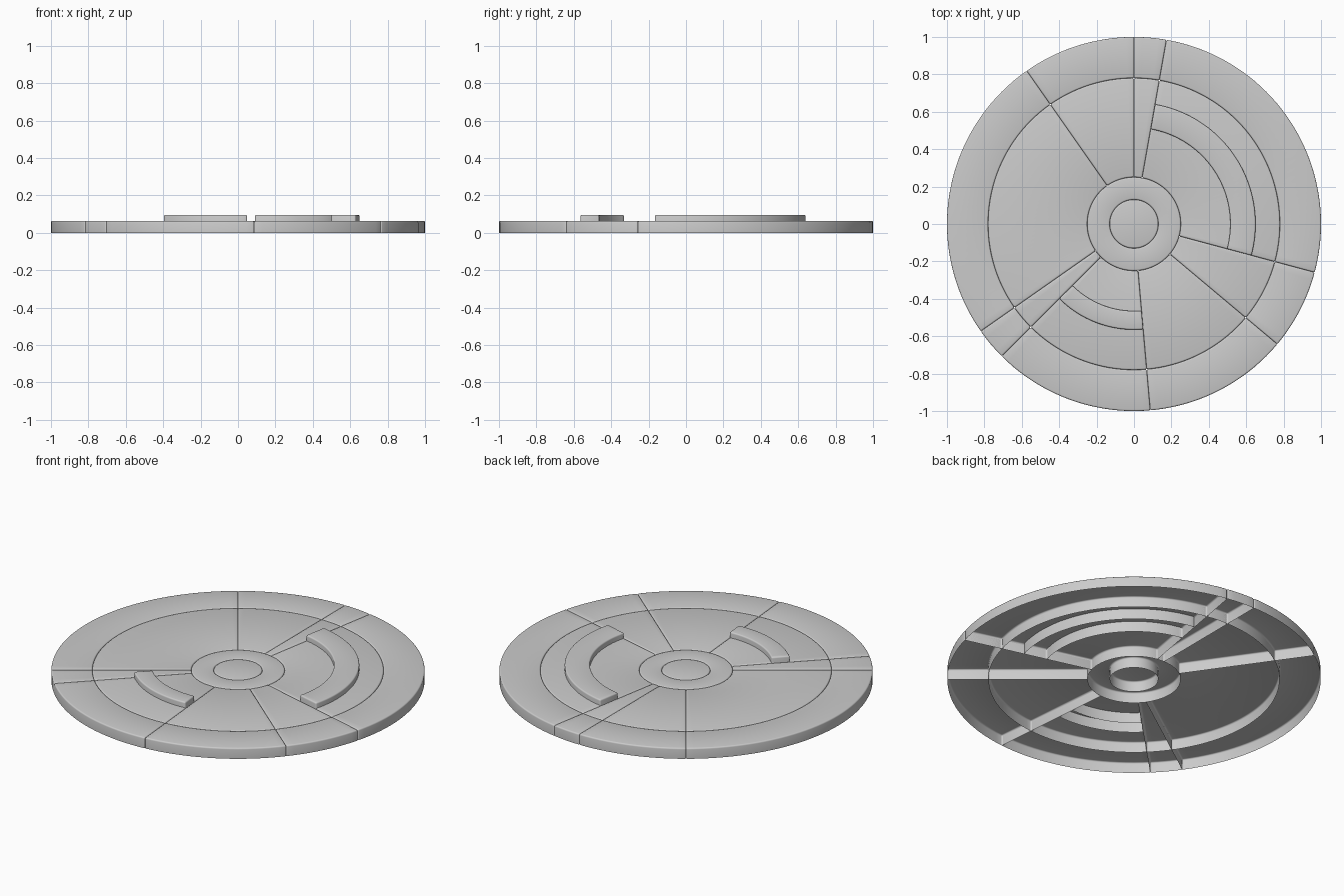
import bpy, bmesh, math

if "Cube" in bpy.data.objects:
    bpy.data.objects.remove(bpy.data.objects["Cube"])

TOP, RAISED = 0.063, 0.096
BEVEL = 0.008
STEP = 2.5


def shell(name, r0, r1, a0, a1, top):
    """Bottomless sector, ring or disc with rounded top and corner edges."""
    bm = bmesh.new()
    full = a1 - a0 >= 360
    n = round((a1 - a0) / STEP)
    angs = [math.radians(a0 + (a1 - a0) * i / n) for i in range(n if full else n + 1)]
    circle = lambda r: [bm.verts.new((r * math.cos(a), r * math.sin(a), top)) for a in angs]
    outer = circle(r1)
    corners = []
    if r0 == 0:
        bm.faces.new(outer)
    else:
        inner = circle(r0)
        for i in range(n):
            j = (i + 1) % len(angs)
            bm.faces.new((inner[i], outer[i], outer[j], inner[j]))
        if not full:
            corners = [inner[0], outer[0], inner[-1], outer[-1]]
    # Drop the side walls to the ground
    rim = [e for e in bm.edges if e.is_boundary]
    ext = bmesh.ops.extrude_edge_only(bm, edges=rim)["geom"]
    for v in ext:
        if isinstance(v, bmesh.types.BMVert):
            v.co.z = 0
    bmesh.ops.recalc_face_normals(bm, faces=bm.faces[:])
    # Round the top outline and the vertical corners
    edges = set(rim)
    for v in corners:
        edges.update(e for e in v.link_edges if e.other_vert(v).co.z == 0)
    bmesh.ops.bevel(bm, geom=list(edges), offset=BEVEL, offset_type='OFFSET',
                    segments=3, profile=0.5, affect='EDGES', clamp_overlap=True)
    mesh = bpy.data.meshes.new(name)
    bm.to_mesh(mesh)
    bm.free()
    mesh.shade_smooth()
    mesh.set_sharp_from_angle(angle=math.radians(35))
    obj = bpy.data.objects.new(name, mesh)
    bpy.context.collection.objects.link(obj)
    return obj


# Central button and hub ring
shell("centre_button", 0, 0.13, 0, 360, TOP)
shell("hub_ring", 0.13, 0.25, 0, 360, TOP)

# Inner and outer panels between the radial joints
joints = [-145, -135, -85, -40, -15, 80, 90, 125, 215]
for k, (a, b) in enumerate(zip(joints, joints[1:]), 1):
    shell(f"inner_panel_{k}", 0.25, 0.78, a, b, TOP)
    shell(f"outer_panel_{k}", 0.78, 1.0, a, b, TOP)

# Raised arcs crossing two of the inner panels
shell("large_raised_arc", 0.515, 0.65, -15, 80, RAISED)
shell("small_raised_arc", 0.465, 0.565, -135, -85, RAISED)
